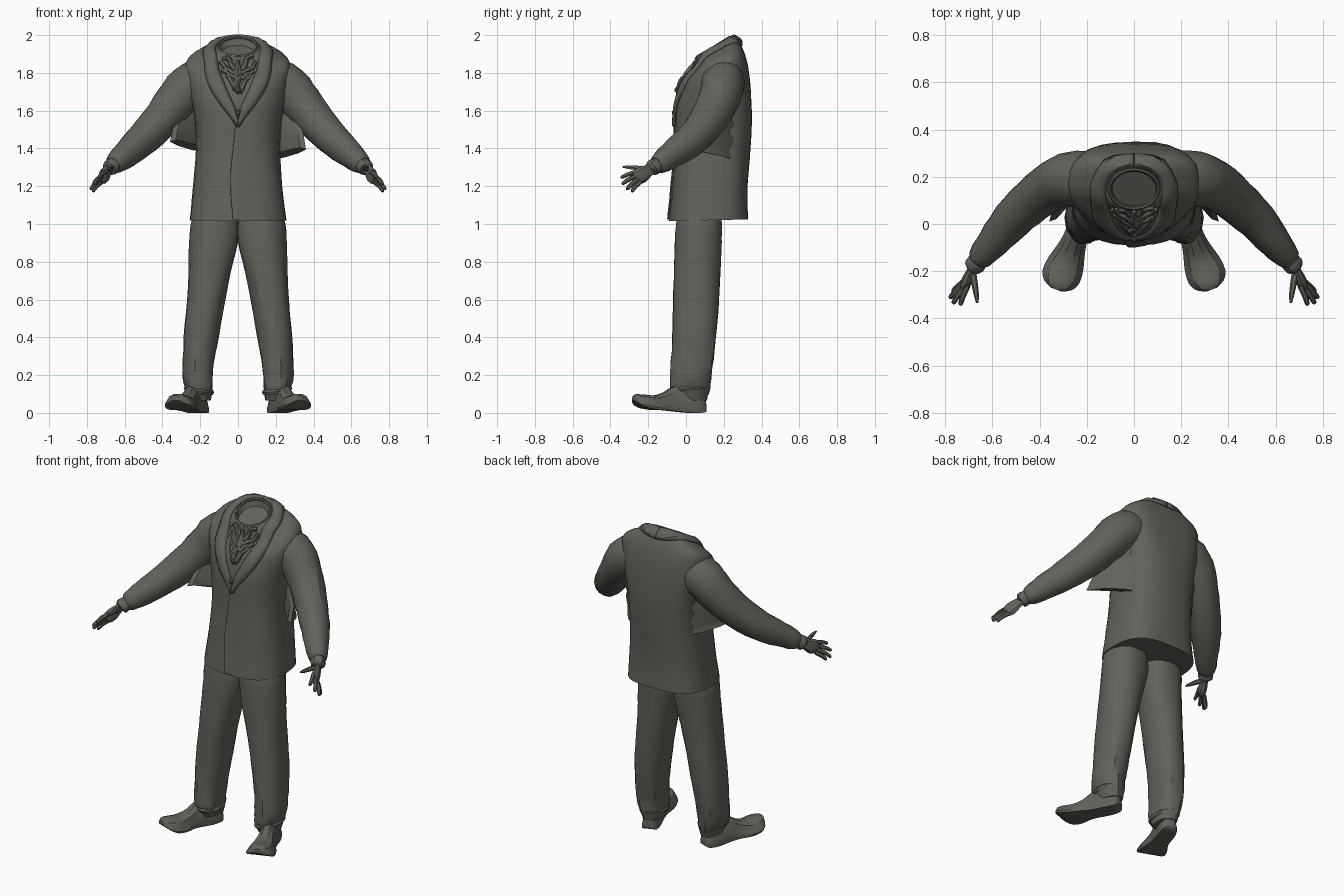
import bpy, bmesh, math, random
from mathutils import Vector
from mathutils.bvhtree import BVHTree

random.seed(4)
if "Cube" in bpy.data.objects:
    bpy.data.objects.remove(bpy.data.objects["Cube"])

cloth = bpy.data.materials.new("charcoal_cloth")
TONE = (0.125, 0.119, 0.102, 1)
cloth.diffuse_color = TONE
cloth.use_nodes = True
cloth.node_tree.nodes["Principled BSDF"].inputs["Base Color"].default_value = TONE


def smooth(rows, k):
    """Resample rows of numbers with a Catmull-Rom spline."""
    p = [Vector(r) for r in rows]
    out = []
    for i in range(len(p) - 1):
        a, b, c, d = p[max(i - 1, 0)], p[i], p[i + 1], p[min(i + 2, len(p) - 1)]
        for j in range(k):
            t = j / k
            out.append(0.5 * (2 * b + (c - a) * t + (2 * a - 5 * b + 4 * c - d) * t * t
                              + (3 * b - a - 3 * c + d) * t ** 3))
    return out + [p[-1]]


def loft(name, rings, closed=True, caps=True, s=1, angle=30):
    """Skin a list of point rings; s = -1 mirrors to the right side."""
    bm = bmesh.new()
    vs = [[bm.verts.new((p[0] * s, p[1], p[2])) for p in r] for r in rings]
    n = len(rings[0])
    for a, b in zip(vs, vs[1:]):
        for i in range(n if closed else n - 1):
            j = (i + 1) % n
            bm.faces.new((a[i], a[j], b[j], b[i]))
    if caps:
        bm.faces.new(vs[0])
        bm.faces.new(vs[-1])
    bmesh.ops.recalc_face_normals(bm, faces=bm.faces)
    me = bpy.data.meshes.new(name)
    bm.to_mesh(me)
    bm.free()
    me.materials.append(cloth)
    ob = bpy.data.objects.new(name, me)
    bpy.context.collection.objects.link(ob)
    bpy.ops.object.select_all(action='DESELECT')
    ob.select_set(True)
    bpy.context.view_layer.objects.active = ob
    bpy.ops.object.shade_smooth_by_angle(angle=math.radians(angle))
    return ob


def oval(cx, cy, z, rx, ry, tilt=0, n=28, power=1.0, rear=0, ripple=0):
    """Horizontal ring, tilted down to the front, squarer at the rear, with folds."""
    pts = []
    for i in range(n):
        a = math.tau * i / n
        c, q = math.cos(a), math.sin(a)
        e = power - rear if q > 0 else power
        r = 1 + ripple * math.sin(5 * a + 9 * z) + ripple * random.uniform(-0.7, 0.7)
        pts.append(Vector((cx + rx * r * math.copysign(abs(c) ** e, c),
                           cy + ry * r * math.copysign(abs(q) ** e, q), z + tilt * q)))
    return pts


def tube(name, path, n=8, s=1, k=3, flat=1.0, ripple=0, ref=(0, 0, 1), loop=False):
    """Round tube along rows of (x, y, z, radius)."""
    rows = smooth(path, k)
    pos = [r.xyz for r in rows]
    rings = []
    for i, p in enumerate(pos):
        t = (pos[min(i + 1, len(pos) - 1)] - pos[max(i - 1, 0)]).normalized()
        if loop and i in (0, len(pos) - 1):
            t = (pos[1] - pos[-2]).normalized()
        u = t.cross(Vector(ref)).normalized()
        v = u.cross(t)
        ring = []
        for j in range(n):
            a = math.tau * j / n
            r = rows[i][3] * (1 + random.uniform(-ripple, ripple))
            ring.append(p + u * math.cos(a) * r * flat + v * math.sin(a) * r)
        rings.append(ring)
    return loft(name, rings, s=s, caps=not loop)


# Jacket body: rows of z, centre y, half width, half depth, forward tilt
body = smooth([(1.02, .12, .256, .21, .005), (1.2, .126, .236, .2, 0), (1.4, .14, .222, .2, 0),
               (1.55, .146, .23, .202, 0), (1.66, .149, .25, .197, .01), (1.78, .159, .272, .175, .03),
               (1.85, .17, .276, .142, .05), (1.89, .172, .24, .118, .06), (1.92, .164, .17, .105, .06),
               (1.938, .154, .118, .094, .05), (1.936, .148, .1, .08, .05)], 3)
rings = [oval(0, .12, 1.021, .24, .195, .005, power=.76)]
for z, cy, rx, ry, tilt in body:
    up = min(1, (z - 1) / .7)
    rings.append(oval(0, cy, z, rx, ry, tilt, power=.74 + .1 * up,
                      rear=.2 * up * min(1, max(0, 1.95 - z) / .1), ripple=.007))
rings += [oval(0, .15, 1.9, .092, .072, .045)]
jacket = loft("jacket_body", rings)
bvh = BVHTree.FromPolygons([v.co for v in jacket.data.vertices],
                           [p.vertices for p in jacket.data.polygons])


def on_jacket(p, lift):
    co, no, _, _ = bvh.find_nearest(Vector(p))
    away = no if no.dot(co - Vector((0, .15, 1.7))) > 0 else -no
    return co + away * lift


# Shawl collar: outer edge x, y, z then inner edge x, y, z
collar = smooth([(0, .29, 1.94, 0, .24, 1.985), (.12, .26, 1.94, .08, .22, 1.975),
                 (.18, .17, 1.92, .118, .16, 1.945), (.18, .09, 1.87, .115, .09, 1.9),
                 (.165, .03, 1.77, .1, .03, 1.82), (.11, -.02, 1.66, .055, -.03, 1.7),
                 (.035, -.05, 1.56, .01, -.05, 1.6), (.004, -.06, 1.51, 0, -.06, 1.54)], 3)
for s, side in ((1, "left"), (-1, "right")):
    strip = []
    for r in collar:
        o, i = Vector(r[0:3]), Vector(r[3:6])
        lift = (.003, .012, .014, .012, .002)
        strip.append([on_jacket(o.lerp(i, t / 4), lift[t]) for t in range(5)])
    lapel = loft(side + "_lapel", strip, closed=False, caps=False, s=s)
    mod = lapel.modifiers.new("thickness", 'SOLIDIFY')
    mod.thickness, mod.offset = .008, 0

# Neck band and gathered neckcloth
band = [(.104 * math.cos(a), .149 + .083 * math.sin(a), 1.938 + .05 * math.sin(a), .008)
        for a in [math.tau * i / 20 for i in range(21)]]
tube("neck_band", band, n=6, k=1, loop=True)
for s in (1, -1):
    for w, top, end in ((.095, 1.9, 1.83), (.1, 1.87, 1.78), (.085, 1.83, 1.74), (.06, 1.78, 1.68)):
        path = []
        for t in range(6):
            f = t / 5
            p = on_jacket((s * w * (1 - f), .02, top + (end - top) * f + random.uniform(-.008, .008)), .002)
            path.append((*p, .012 + .005 * f))
        tube("neckcloth_fold", path, n=6, k=2, ripple=.25)
knot = [(*on_jacket((x, -.02, z), .006), r) for x, z, r in
        ((0, 1.87, .008), (0, 1.84, .022), (.012, 1.79, .017), (-.012, 1.74, .02), (0, 1.68, .006))]
tube("neckcloth_knot", knot, ripple=.2, ref=(0, 1, 0))

# Front overlap edge and buttons
edge = [[on_jacket((x + .012 * math.sin(9 * z), -.1, z), lift) for x, lift in
         ((-.03, .001), (-.028, .009), (0, .009), (.05, .004))] for z in [1.025 + .05 * i for i in range(11)]]
loft("front_overlap", edge, closed=False, caps=False)
for z in (1.59, 1.71):
    p = on_jacket((0, -.1, z), .01)
    tube("button", [(0, p.y + .015, z, .014), (0, p.y, z, .016), (0, p.y - .01, z, .008)], k=1)

FINGERS = [((.705, -.262, 1.275), (.737, -.345, 1.245)), ((.715, -.262, 1.255), (.768, -.338, 1.212)),
           ((.722, -.255, 1.238), (.782, -.315, 1.183)), ((.722, -.245, 1.222), (.77, -.288, 1.172))]

for s, side in ((1, "left"), (-1, "right")):
    # Sleeve, cuff and hand
    tube(side + "_sleeve", [(.09, .19, 1.77, .08), (.18, .196, 1.765, .112), (.262, .192, 1.725, .12),
                            (.34, .165, 1.635, .109), (.43, .1, 1.525, .098), (.522, .012, 1.432, .087),
                            (.597, -.078, 1.366, .072), (.655, -.145, 1.316, .053),
                            (.663, -.155, 1.31, .03)],
         n=16, s=s, flat=.97, ripple=.03)
    tube(side + "_cuff", [(.64, -.13, 1.33, .035), (.668, -.165, 1.305, .043), (.682, -.182, 1.293, .04),
                          (.684, -.185, 1.29, .02)], n=12, s=s, k=2, ripple=.04)
    tube(side + "_palm", [(.672, -.17, 1.302, .026), (.69, -.2, 1.282, .034), (.705, -.235, 1.26, .044),
                          (.718, -.262, 1.245, .036), (.722, -.272, 1.24, .018)], s=s, flat=.55)
    for a, b in FINGERS:
        a, b = Vector(a), Vector(b)
        m = a.lerp(b, .55) + Vector((.003, 0, .004))
        tube(side + "_finger", [(*a, .013), (*m, .012), (*a.lerp(b, .92), .01), (*b, .004)], n=6, s=s, k=2)
    tube(side + "_thumb", [(.685, -.205, 1.288, .016), (.676, -.25, 1.296, .014),
                           (.668, -.3, 1.3, .011), (.664, -.335, 1.303, .005)], n=6, s=s, k=2)

    # Cloth pulled from the back to the underside of the sleeve
    dz = 0 if s > 0 else .04
    web = []
    for i in range(8):
        f = i / 7
        fold = .006 * (-1) ** i
        inner = Vector((.16, .28, 1.335 + dz + (.365 - dz) * f))
        outer = Vector((.36 - .04 * f, .01 + .13 * f, 1.395 + dz + (.235 - dz) * f))
        row = [inner]
        for t in (.3, .65):
            row.append(inner.lerp(outer, t) + Vector((.022 + fold, .014 + fold, 0)))
        web.append(row + [outer, outer + Vector((-.03, .01, .01)),
                          inner.lerp(outer, .45) + Vector((-.03 + fold, -.02, .02)),
                          inner + Vector((0, -.06, .01))])
    loft(side + "_underarm_cloth", web, s=s)

    # Trouser leg: centre x, centre y, z, half width, half depth
    leg = smooth([(.12, .075, 1.1, .1, .1), (.124, .07, 1, .126, .122), (.128, .065, .9, .129, .124),
                  (.15, .058, .74, .112, .124), (.172, .052, .58, .1, .122), (.193, .045, .42, .094, .117),
                  (.207, .035, .28, .084, .112), (.212, .025, .19, .08, .108), (.207, .022, .135, .073, .106),
                  (.203, .025, .1, .066, .092), (.2, .03, .065, .056, .078)], 3)
    loft(side + "_trouser_leg", [oval(*r, n=18, power=.9, ripple=.015 if r[2] > .3 else .03)
                                 for r in leg], s=s)
    tube(side + "_trouser_hem", [(.206 + .066 * math.cos(a), .02 + .092 * math.sin(a),
                                  .12 + .012 * math.sin(a + 1), .014)
                                 for a in [math.tau * i / 14 for i in range(15)]],
         n=6, s=s, k=1, loop=True, ripple=.15)

    # Shoe: distance along the foot, half width, bottom, top
    heel, toe = Vector((.188, .1, 0)), Vector((.33, -.278, 0))
    across = (toe - heel).cross(Vector((0, 0, 1))).normalized()
    shoe = []
    for t, w, lo, hi in smooth([(0, .025, .015, .07), (.04, .042, .002, .1), (.2, .05, 0, .135),
                                (.42, .05, .008, .145), (.56, .06, .014, .112), (.7, .075, .016, .094),
                                (.85, .08, .026, .098), (.95, .06, .045, .1), (1, .022, .065, .092)], 2):
        c = heel.lerp(toe, t)
        arch = [(-1, 0), (-1.04, .16), (-.96, .32), (-.7, .78), (-.3, .98), (.3, .98), (.7, .78),
                (.96, .32), (1.04, .16), (1, 0)]
        shoe.append([c + across * w * u + Vector((0, 0, lo + (hi - lo) * v)) for u, v in arch])
    loft(side + "_shoe", shoe, s=s)
